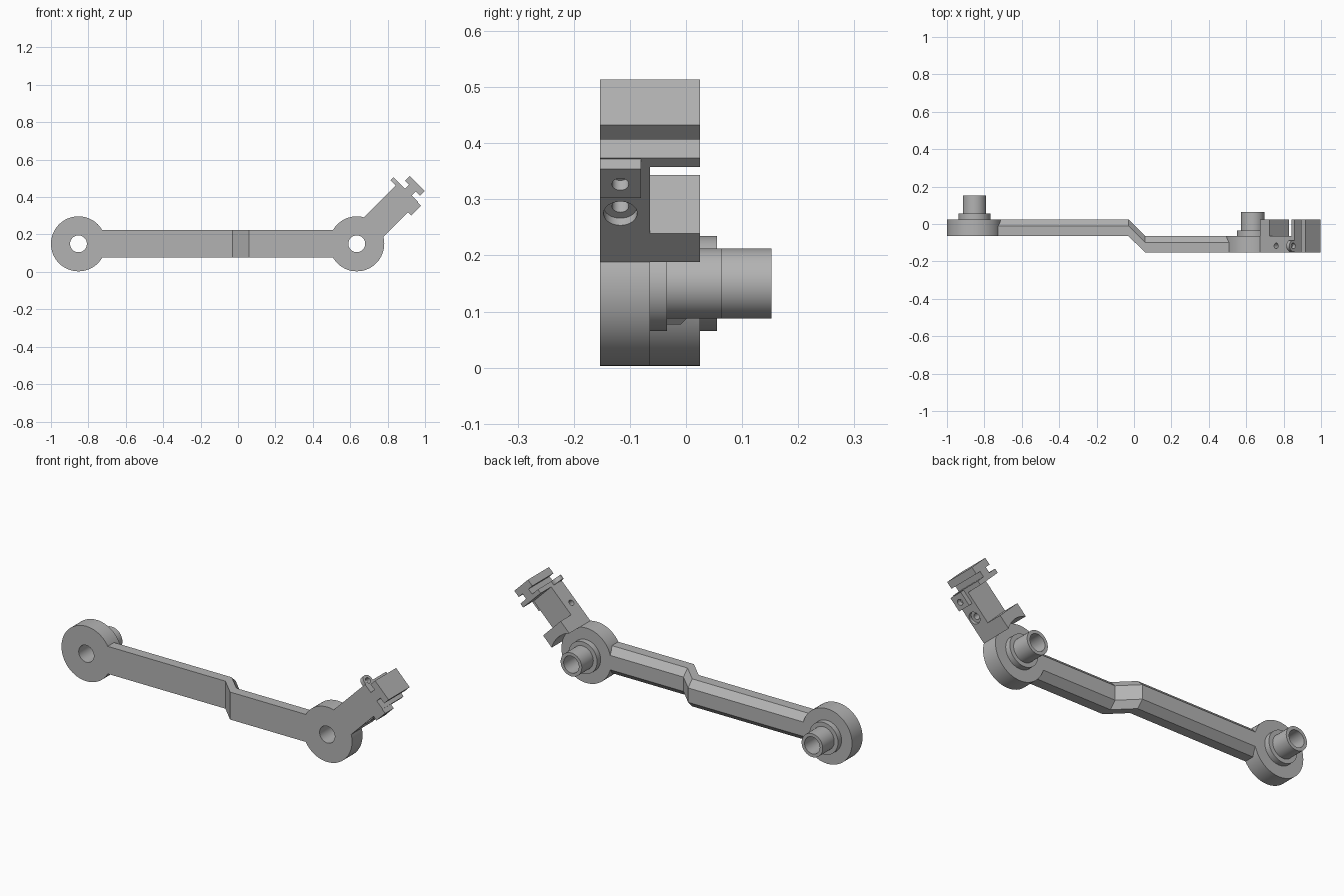
import bpy, bmesh, math
from mathutils import Matrix, Vector

cube = bpy.data.objects.get("Cube")
if cube:
    bpy.data.objects.remove(cube, do_unlink=True)

grey = bpy.data.materials.new("satin_grey")
grey.use_nodes = True
GREY = (0.45, 0.45, 0.45, 1)
grey.diffuse_color = GREY
grey.node_tree.nodes["Principled BSDF"].inputs["Base Color"].default_value = GREY

# Main dimensions
PIVOT_Z, HALF, RING, HOLE = 0.15, 0.0735, 0.147, 0.045
LEFT_X, RIGHT_X = -0.853, 0.635
FRONT, MID, BACK = -0.153, -0.064, 0.025
BOLT_Y, BOLT_R, LUG_R = -0.117, 0.015, 0.03

# Frame of the diagonal arm: x runs along it, z across it
DIAGONAL = Matrix.Translation((RIGHT_X, 0, PIVOT_Z)) @ Matrix.Rotation(math.radians(-45), 4, 'Y')


def solid(name, rings, matrix=Matrix(), loop=False):
    """Skin a row of equal rings; either cap the ends or close the row."""
    bm = bmesh.new()
    rows = [[bm.verts.new(matrix @ Vector(p)) for p in ring] for ring in rings]
    n = len(rows[0])
    pairs = list(zip(rows, rows[1:]))
    if loop:
        pairs.append((rows[-1], rows[0]))
    else:
        bm.faces.new(rows[0])
        bm.faces.new(rows[-1])
    for a, b in pairs:
        for i in range(n):
            j = (i + 1) % n
            bm.faces.new((a[i], a[j], b[j], b[i]))
    bmesh.ops.recalc_face_normals(bm, faces=bm.faces)
    mesh = bpy.data.meshes.new(name)
    bm.to_mesh(mesh)
    bm.free()
    mesh.materials.append(grey)
    obj = bpy.data.objects.new(name, mesh)
    bpy.context.collection.objects.link(obj)
    return obj


def arc(radius, start, end, steps):
    angles = [math.radians(start + (end - start) * i / steps) for i in range(steps + 1)]
    return [(radius * math.cos(a), radius * math.sin(a)) for a in angles]


def circle(radius, steps=64):
    return arc(radius, 0, 360, steps)[:-1]


def along_y(name, outline, y0, y1, matrix=DIAGONAL):
    return solid(name, [[(a, y, b) for a, b in outline] for y in (y0, y1)], matrix)


def block(name, x0, x1, y0, y1, z0, z1):
    return along_y(name, [(x0, z0), (x1, z0), (x1, z1), (x0, z1)], y0, y1)


def bolt_cutter(x, z0, z1, radius):
    outline = circle(radius, 32)
    return solid("cutter", [[(x + a, BOLT_Y + b, z) for a, b in outline] for z in (z0, z1)], DIAGONAL)


def combine(target, tool, operation):
    mod = target.modifiers.new(operation.lower(), 'BOOLEAN')
    mod.operation, mod.solver, mod.object = operation, 'EXACT', tool
    bpy.context.view_layer.objects.active = target
    bpy.ops.object.modifier_apply(modifier=mod.name)
    bpy.data.objects.remove(tool, do_unlink=True)


def pivot(name, x, y0):
    """Turned eye with a stepped hollow spigot on its back."""
    y1 = y0 + BACK - MID
    step, tip = y1 + 0.03, y1 + 0.127
    profile = [(HOLE, y0), (RING, y0), (RING, y1), (0.085, y1), (0.085, step),
               (0.0625, step), (0.0625, tip), (HOLE, tip)]
    rings = [[(a, y, b) for a, b in circle(r)] for r, y in profile]
    return solid(name, rings, Matrix.Translation((x, 0, PIVOT_Z)), loop=True)


# Cranked link with chamfered back edges
section = [(MID, -HALF), (-0.01, -HALF), (BACK, -0.0385),
           (BACK, 0.0385), (-0.01, HALF), (MID, HALF)]
drop = FRONT - MID
stations = [(LEFT_X + 0.09, 0), (-0.03, 0), (0.06, drop), (RIGHT_X - 0.09, drop)]
body = solid("link_body", [[(x, y + dy, PIVOT_Z + z) for y, z in section] for x, dy in stations])

# Pivot eyes and diagonal arm join the link
combine(body, pivot("left_pivot", LEFT_X, MID), 'UNION')
combine(body, pivot("right_pivot", RIGHT_X, FRONT), 'UNION')
combine(body, block("diagonal_arm", 0.09, 0.367, FRONT, MID, -HALF, HALF), 'UNION')

# Counterbored bolt hole across the arm
combine(body, bolt_cutter(0.25, -0.1, 0.1, BOLT_R), 'DIFFERENCE')
combine(body, bolt_cutter(0.25, -0.1, -HALF + 0.018, LUG_R), 'DIFFERENCE')

# Stop block with a hollow matching the eye
edge = math.degrees(math.asin(HALF / RING))
stop = along_y("stop_block", arc(RING, -edge, edge, 16) + [(0.2, HALF), (0.2, -HALF)], MID, BACK)

# Clamp tab below the arm, with its hole
tab = block("clamp_tab", 0.314, 0.387, FRONT, -0.08, -0.098, -HALF)
combine(tab, bolt_cutter(0.348, -0.11, -0.06, BOLT_R), 'DIFFERENCE')

# End plate with a rounded, drilled lug
lug_z = 0.083
outline = [(FRONT, -HALF), (FRONT, HALF), (BOLT_Y - LUG_R, HALF)]
outline += [(BOLT_Y + a, lug_z + b) for a, b in arc(LUG_R, 180, 0, 24)]
outline += [(BOLT_Y + LUG_R, HALF), (BACK, HALF), (BACK, -HALF)]
plate = solid("end_plate", [[(x, y, z) for y, z in outline] for x in (0.367, 0.39)], DIAGONAL)
drill = solid("cutter", [[(x, BOLT_Y + a, lug_z + b) for a, b in circle(BOLT_R, 32)]
                         for x in (0.33, 0.42)], DIAGONAL)
combine(plate, drill, 'DIFFERENCE')

# T-shaped head on the end plate
half_t = [(0.39, 0.025), (0.42, 0.025), (0.42, 0.057), (0.457, 0.057)]
head = along_y("t_head", half_t + [(x, -z) for x, z in reversed(half_t)], FRONT, BACK)

# Smooth the turned surfaces, keep machined edges sharp
for obj in (body, stop, tab, plate, head):
    bpy.ops.object.select_all(action='DESELECT')
    obj.select_set(True)
    bpy.context.view_layer.objects.active = obj
    bpy.ops.object.shade_smooth_by_angle(angle=math.radians(30))
